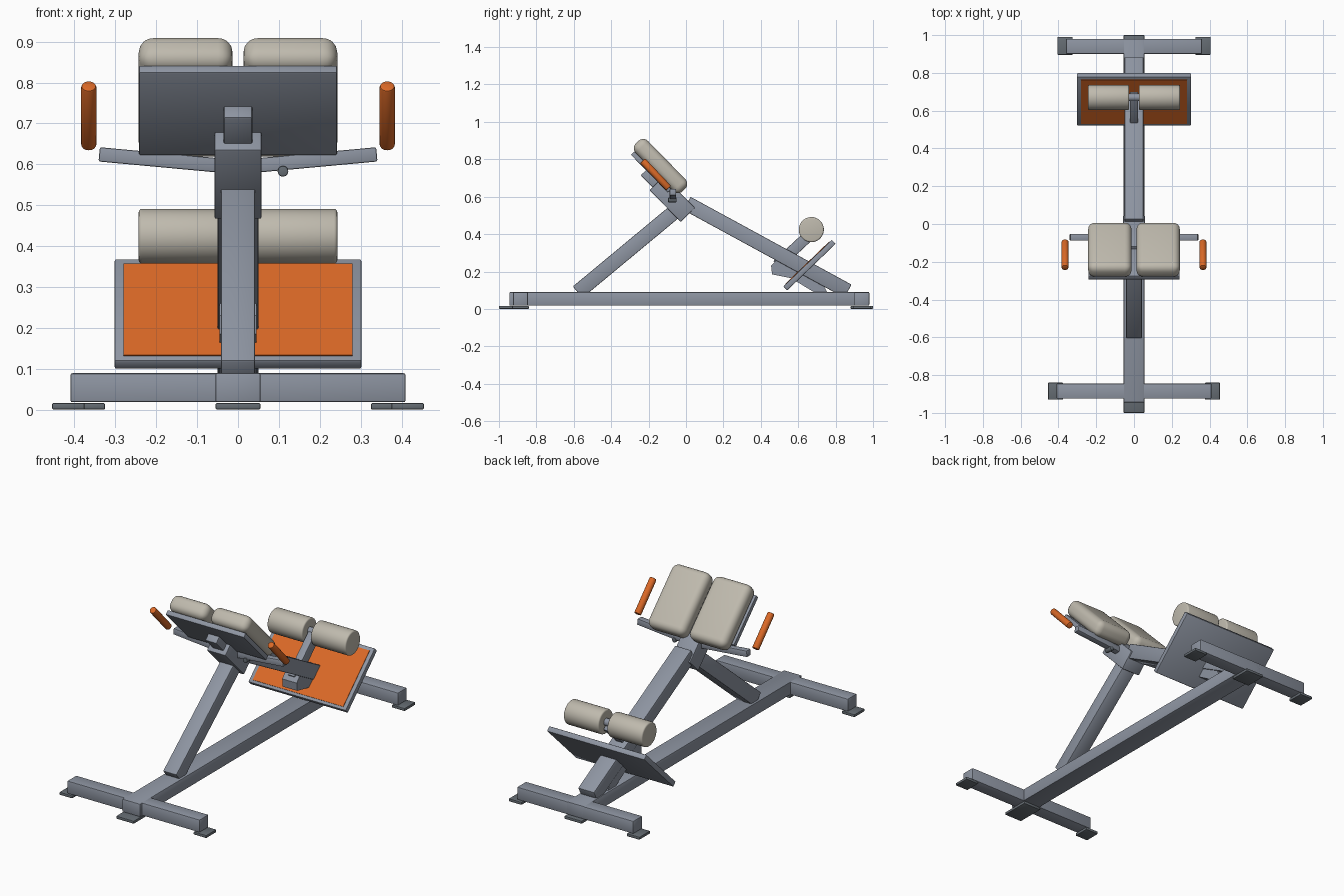
import bpy, bmesh, math
from mathutils import Matrix, Vector

old = bpy.data.objects.get("Cube")
if old:
    bpy.data.objects.remove(old, do_unlink=True)


def material(name, rgb):
    m = bpy.data.materials.new(name)
    m.use_nodes = True
    m.diffuse_color = (*rgb, 1)
    m.node_tree.nodes["Principled BSDF"].inputs["Base Color"].default_value = (*rgb, 1)
    return m


STEEL = material("grey_steel", (0.27, 0.30, 0.36))
DARK = material("dark_steel", (0.13, 0.15, 0.17))
CREAM = material("cream_padding", (0.52, 0.49, 0.42))
ORANGE = material("orange_grip", (0.70, 0.14, 0.02))


def finish(name, bm, mat, bevel=0.0, segments=2):
    bmesh.ops.recalc_face_normals(bm, faces=bm.faces)
    if bevel:
        sharp = [e for e in bm.edges if e.calc_face_angle(0) > math.radians(40)]
        bmesh.ops.bevel(bm, geom=sharp, offset=bevel, segments=segments,
                        profile=0.5, affect='EDGES', clamp_overlap=True)
    mesh = bpy.data.meshes.new(name)
    bm.to_mesh(mesh)
    bm.free()
    mesh.materials.append(mat)
    ob = bpy.data.objects.new(name, mesh)
    bpy.context.collection.objects.link(ob)
    bpy.ops.object.select_all(action='DESELECT')
    ob.select_set(True)
    bpy.context.view_layer.objects.active = ob
    bpy.ops.object.shade_smooth_by_angle(angle=math.radians(35))
    return ob


def box(name, xs, ys, zs, mat=STEEL, bevel=0.005, segments=2, frame=Matrix()):
    """Box between limits, optionally placed in a tilted frame."""
    bm = bmesh.new()
    bmesh.ops.create_cube(bm, size=1)
    for v in bm.verts:
        v.co = frame @ Vector([(a + b) / 2 + c * (b - a)
                               for (a, b), c in zip((xs, ys, zs), v.co)])
    return finish(name, bm, mat, bevel, segments)


def tilt(y, z, degrees):
    """Frame whose y axis rises by the angle in the side plane."""
    return Matrix.Translation((0, y, z)) @ Matrix.Rotation(math.radians(degrees), 4, 'X')


def rod(name, p, q, radius, mat, bevel=0.0, segments=2, sides=32):
    p, q = Vector(p), Vector(q)
    bm = bmesh.new()
    bmesh.ops.create_cone(bm, cap_ends=True, segments=sides, radius1=radius,
                          radius2=radius, depth=(q - p).length)
    turn = (q - p).to_track_quat('Z', 'Y').to_matrix().to_4x4()
    bm.transform(Matrix.Translation((p + q) / 2) @ turn)
    return finish(name, bm, mat, bevel, segments)


def prism(name, half, outline, mat):
    """Side outline (y, z) extruded across the width."""
    bm = bmesh.new()
    face = bm.faces.new([bm.verts.new((-half, y, z)) for y, z in outline])
    grown = bmesh.ops.extrude_face_region(bm, geom=[face])
    moved = [g for g in grown["geom"] if isinstance(g, bmesh.types.BMVert)]
    bmesh.ops.translate(bm, verts=moved, vec=(2 * half, 0, 0))
    return finish(name, bm, mat)


def both(half):
    return (-half, half)


SIDES = (("left", 1), ("right", -1))

# Base frame
box("base_beam", both(0.055), (-0.945, 0.98), (0.018, 0.09))
box("front_crossbar", both(0.41), (-0.925, -0.845), (0.018, 0.089))
box("rear_crossbar", both(0.36), (0.90, 0.98), (0.018, 0.089))

# Floor plates
box("front_centre_foot", both(0.055), (-1.0, -0.84), (0, 0.016), DARK, 0.004)
box("rear_centre_foot", both(0.055), (0.88, 1.0), (0, 0.016), DARK, 0.004)
for side, s in SIDES:
    for end, x0, x1, y0, y1 in (("front", 0.375, 0.455, -0.93, -0.84),
                                ("rear", 0.325, 0.405, 0.895, 0.99)):
        box(f"{end}_{side}_foot", sorted((s * x0, s * x1)), (y0, y1),
            (0, 0.016), DARK, 0.004)

# Sloping beams
box("front_strut", both(0.042), (0, 0.68), (-0.08, 0), frame=tilt(-0.605, 0.12, 39.7))
box("rear_beam", both(0.05), (-0.98, 0), (-0.08, 0), frame=tilt(0.885, 0.13, -28.6))

# Head bracket, pad support and backing board share one tilt
seat = tilt(0, 0, -45.6)
box("head_bracket", both(0.058), (-0.59, -0.352), (0.305, 0.412), frame=seat)
box("support_tube", both(0.035), (-0.68, -0.55), (0.327, 0.372), frame=seat)
box("backing_board", both(0.242), (-0.795, -0.512), (0.366, 0.392),
    bevel=0.003, frame=seat)

for side, s in SIDES:
    # Hip pads
    box(f"{side}_hip_pad", sorted((s * 0.013, s * 0.243)), (-0.82, -0.462),
        (0.391, 0.483), CREAM, 0.036, 5, seat)
    # Handle arms rise slightly outwards
    arm = Matrix.Translation((0, -0.07, 0.593)) @ Matrix.Rotation(-s * 0.092, 4, 'Y')
    box(f"{side}_handle_arm", sorted((s * 0.03, s * 0.341)), both(0.0175),
        both(0.0175), bevel=0.004, frame=arm)
    # Hand grips
    rod(f"{side}_hand_grip", (s * 0.365, -0.232, 0.792), (s * 0.365, -0.093, 0.645),
        0.0185, ORANGE, 0.005)
    # Ankle rollers
    rod(f"{side}_ankle_roller", (s * 0.026, 0.67, 0.424), (s * 0.243, 0.67, 0.424),
        0.067, CREAM, 0.008, 3, 48)

rod("locking_knob", (0.11, -0.095, 0.583), (0.11, -0.05, 0.583), 0.013, DARK, 0.003)

# Roller post, axle and lower bracket
box("roller_post", both(0.022), (-0.10, 0.165), (-0.045, 0.015),
    frame=tilt(0.55, 0.313, 43))
rod("roller_axle", (-0.23, 0.67, 0.424), (0.23, 0.67, 0.424), 0.02, STEEL)
prism("plate_bracket", 0.045, [(0.455, 0.23), (0.46, 0.185), (0.56, 0.165), (0.70, 0.08),
                               (0.76, 0.08), (0.70, 0.19), (0.50, 0.28)], STEEL)

# Foot plate with coloured tread
tread = tilt(0.52, 0.12, 43.9)
box("foot_plate", both(0.302), (0, 0.36), (-0.03, 0), frame=tread)
box("foot_tread", both(0.28), (0.016, 0.34), (-0.003, 0.003), ORANGE, 0, frame=tread)
